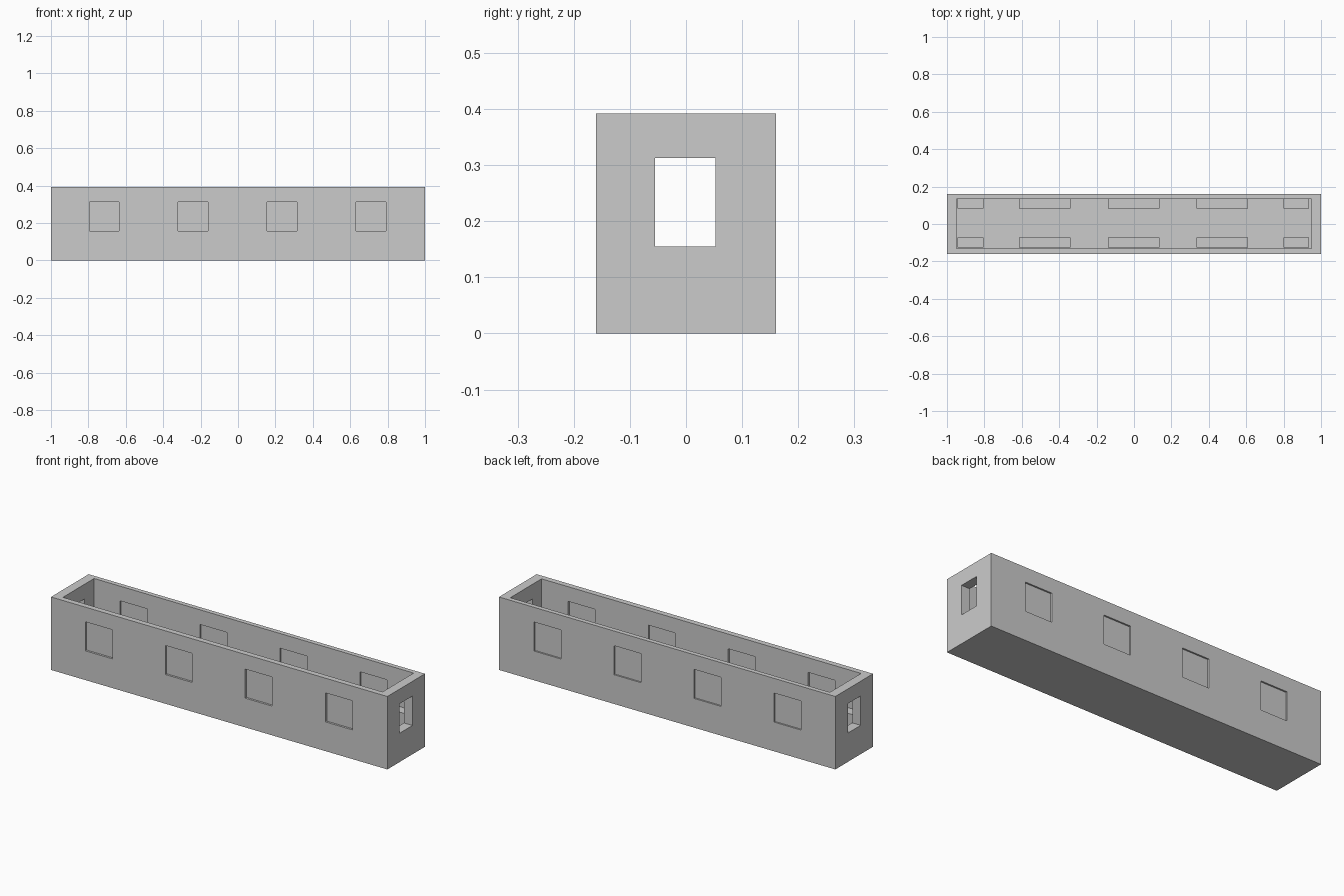
import bpy

if "Cube" in bpy.data.objects:
    bpy.data.objects.remove(bpy.data.objects["Cube"])

def box(name, x0, x1, y0, y1, z0, z1):
    bpy.ops.mesh.primitive_cube_add(size=1, location=((x0+x1)/2, (y0+y1)/2, (z0+z1)/2))
    o = bpy.context.object
    o.name = name
    o.scale = (x1-x0, y1-y0, z1-z0)
    bpy.ops.object.transform_apply(location=True, rotation=False, scale=True)
    return o

def cut(target, *bounds):
    c = box("cutter", *bounds)
    m = target.modifiers.new("cut", 'BOOLEAN')
    m.operation, m.solver, m.object = 'DIFFERENCE', 'EXACT', c
    bpy.context.view_layer.objects.active = target
    bpy.ops.object.modifier_apply(modifier=m.name)
    bpy.data.objects.remove(c, do_unlink=True)

# Open-topped carriage shell
shell = box("carriage_shell", -1, 1, -0.16, 0.16, 0, 0.392)
cut(shell, -0.95, 0.95, -0.13, 0.135, 0.03, 0.5)

# Doorways through both ends
cut(shell, -1.1, 1.1, -0.055, 0.053, 0.155, 0.313)

# Side windows, each with a thin pane set inside the wall
for i, x in enumerate((-0.715, -0.24, 0.235, 0.712)):
    cut(shell, x-0.08, x+0.08, -0.3, 0.3, 0.157, 0.313)
    for side, y in (("front", -0.145), ("back", 0.1475)):
        box(f"window_pane_{side}_{i}", x-0.08, x+0.08, y-0.004, y+0.004, 0.157, 0.313)

# Benches along both walls, between the windows
for i, (a, b) in enumerate(((-0.945, -0.805), (-0.615, -0.34), (-0.14, 0.135),
                            (0.335, 0.61), (0.798, 0.935))):
    box(f"bench_front_{i}", a, b, -0.125, -0.072, 0.03, 0.19)
    box(f"bench_back_{i}", a, b, 0.082, 0.134, 0.03, 0.19)
